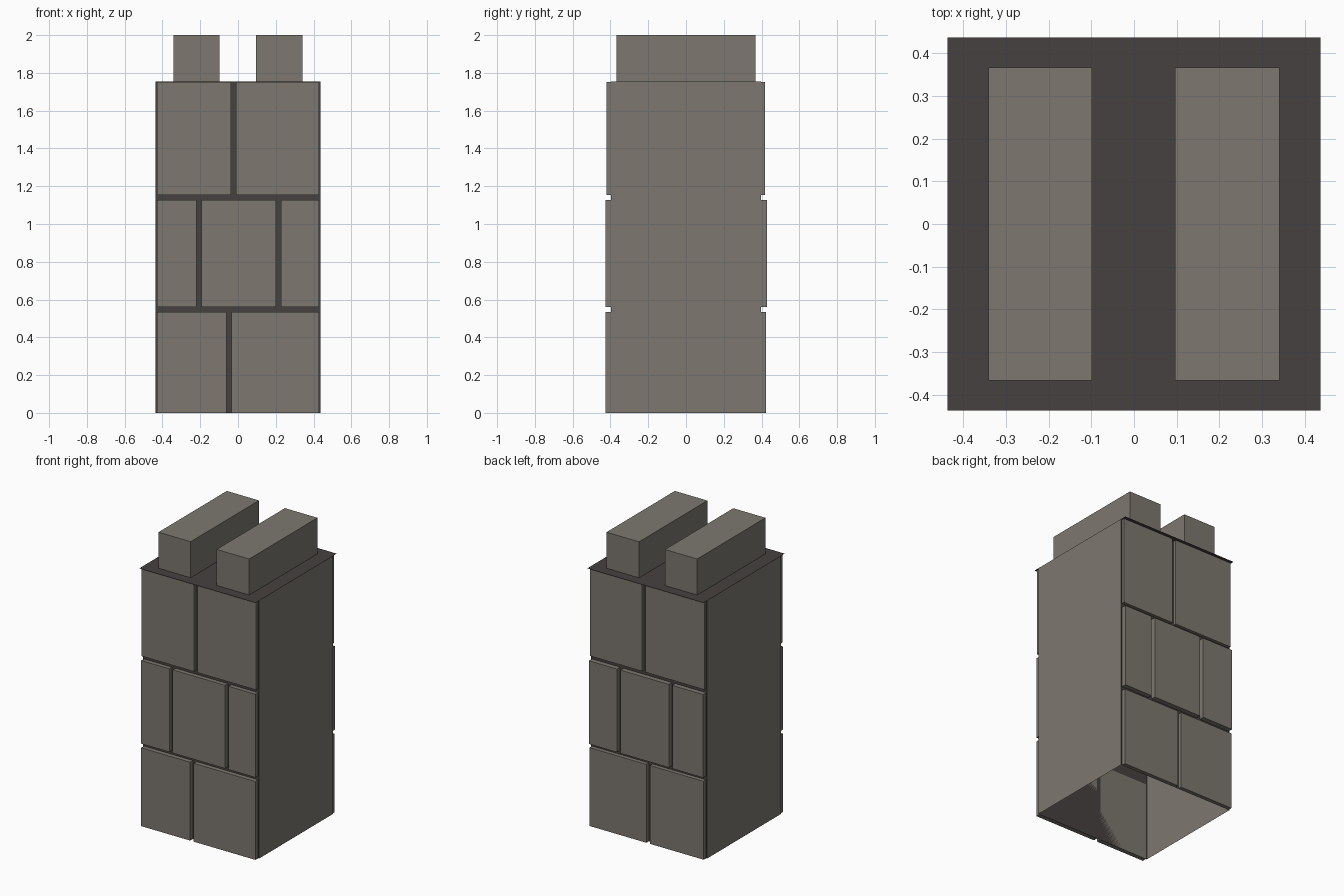
import bpy
import bmesh
from mathutils import Vector

if "Cube" in bpy.data.objects:
    bpy.data.objects.remove(bpy.data.objects["Cube"], do_unlink=True)


def material(name, colour):
    mat = bpy.data.materials.new(name)
    mat.use_nodes = True
    mat.diffuse_color = (*colour, 1)
    mat.node_tree.nodes["Principled BSDF"].inputs["Base Color"].default_value = (*colour, 1)
    return mat


STONE = material("warm grey stone", (0.205, 0.188, 0.162))
MORTAR = material("dark mortar", (0.061, 0.053, 0.051))

HALF = 0.437     # half width of the tower
WALL = 0.397     # distance of the mortar walls from the centre
CAP = 1.755      # height of the roof slab
SEAM = 0.013     # half width of a joint


def finish(name, bm, mats):
    mesh = bpy.data.meshes.new(name)
    bm.to_mesh(mesh)
    bm.free()
    for mat in mats:
        mesh.materials.append(mat)
    obj = bpy.data.objects.new(name, mesh)
    bpy.context.collection.objects.link(obj)
    return obj


def box(name, low, high, mat):
    low, high = Vector(low), Vector(high)
    bm = bmesh.new()
    bmesh.ops.create_cube(bm, size=1)
    bmesh.ops.scale(bm, vec=high - low, verts=bm.verts)
    bmesh.ops.translate(bm, vec=(low + high) / 2, verts=bm.verts)
    return finish(name, bm, [mat])


# Hollow shaft, open below: stone at the sides, mortar front and back
bm = bmesh.new()
bmesh.ops.create_cube(bm, size=1)
bmesh.ops.scale(bm, vec=(2 * HALF, 2 * WALL, CAP), verts=bm.verts)
bmesh.ops.translate(bm, vec=(0, 0, CAP / 2), verts=bm.verts)
bm.normal_update()
ends = [f for f in bm.faces if abs(f.normal.z) > 0.5]
bmesh.ops.delete(bm, geom=ends, context="FACES_ONLY")
for face in bm.faces:
    face.material_index = 0 if abs(face.normal.x) > 0.5 else 1
finish("shaft", bm, [STONE, MORTAR])

# Thin roof slab overhanging the front and back
bm = bmesh.new()
bmesh.ops.create_grid(bm, x_segments=1, y_segments=1, size=HALF)
bmesh.ops.translate(bm, vec=(0, 0, CAP), verts=bm.verts)
finish("roof_slab", bm, [MORTAR])

# Two battlements on the roof
for name, x0, x1 in (("right", -0.341, -0.099), ("left", 0.096, 0.341)):
    box(name + "_battlement", (x0, -0.367, CAP), (x1, 0.367, 2), STONE)

# Courses of stone blocks: bottom, top, then joints and depth on each face
COURSES = (
    ("lower", 0.0, 0.533, ((-0.048,), 0.427), ((0.012,), 0.424)),
    ("middle", 0.56, 1.126, ((-0.206, 0.214), 0.426), ((-0.206, 0.185), 0.43)),
    ("upper", 1.154, 1.752, ((-0.024,), 0.421), ((-0.026,), 0.417)),
)
for row, z0, z1, front, back in COURSES:
    for side, sign, (joints, depth) in (("front", 1, front), ("back", -1, back)):
        starts = [-0.43] + [j + SEAM for j in joints]
        stops = [j - SEAM for j in joints] + [0.43]
        for i, (a, b) in enumerate(zip(starts, stops)):
            x0, x1 = sorted((a * sign, b * sign))
            y0, y1 = sorted((-WALL * sign, -depth * sign))
            box(f"{side}_{row}_block_{i + 1}", (x0, y0, z0), (x1, y1, z1), STONE)
